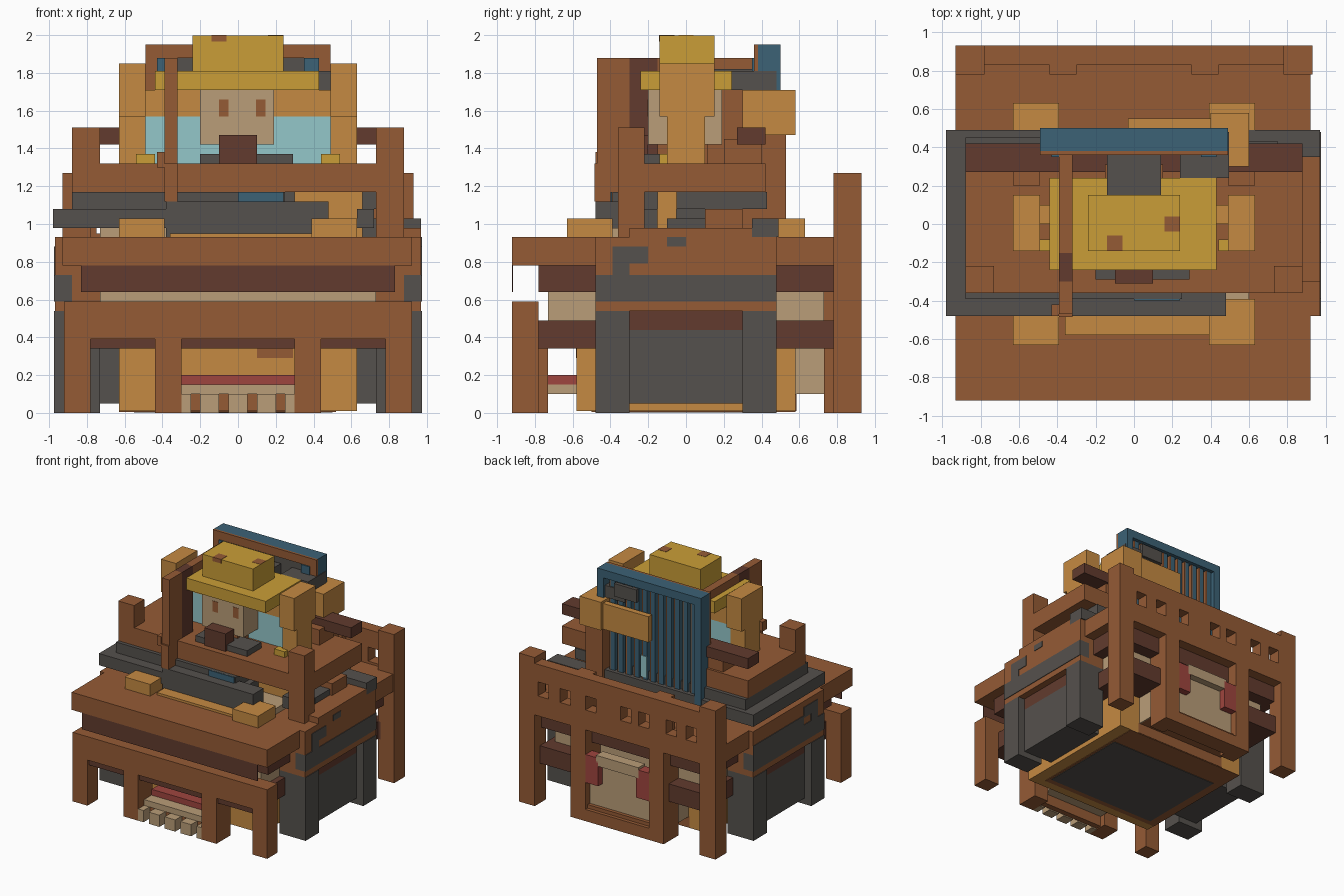
import bpy

cube = bpy.data.objects.get("Cube")
if cube:
    bpy.data.objects.remove(cube)


def material(name, red, green, blue):
    """Flat material from display values, stored as linear values."""
    linear = [((c / 255 + 0.055) / 1.055) ** 2.4 for c in (red, green, blue)]
    mat = bpy.data.materials.new(name)
    mat.use_nodes = True
    mat.diffuse_color = (*linear, 1)
    shader = next(n for n in mat.node_tree.nodes if n.type == "BSDF_PRINCIPLED")
    shader.inputs["Base Color"].default_value = (*linear, 1)
    shader.inputs["Roughness"].default_value = 1
    return mat


brown = material("brown_wood", 149, 91, 53)
dark = material("dark_wood", 98, 59, 46)
grey = material("grey_stone", 85, 81, 77)
orange = material("orange_wood", 197, 138, 66)
yellow = material("yellow_straw", 202, 158, 55)
tan = material("tan_cloth", 186, 157, 120)
cyan = material("cyan_glass", 148, 199, 202)
red = material("red_cloth", 159, 69, 62)
blue = material("blue_paint", 60, 98, 118)


def box(name, mat, x, y, z):
    """Box between the given limits on each axis."""
    verts = [(a, b, c) for a in x for b in y for c in z]
    faces = [(0, 1, 3, 2), (4, 6, 7, 5), (0, 4, 5, 1),
             (2, 3, 7, 6), (0, 2, 6, 4), (1, 5, 7, 3)]
    mesh = bpy.data.meshes.new(name)
    mesh.from_pydata(verts, [], faces)
    mesh.materials.append(mat)
    obj = bpy.data.objects.new(name, mesh)
    bpy.context.collection.objects.link(obj)


def flip(span):
    return (-span[1], -span[0])


def pair(name, mat, x, y, z):
    """The same box on the left and, mirrored, on the right."""
    box(name + "_left", mat, x, y, z)
    box(name + "_right", mat, flip(x), y, z)


def corners(name, mat, x, y, z):
    """The same box at all four corners."""
    pair(name + "_back", mat, x, y, z)
    pair(name + "_front", mat, x, flip(y), z)


# Lower storey: core, wall bands and the table slab
box("inner_core", orange, x=(-.63, .63), y=(-.58, .58), z=(.01, .36))
box("underside_board", brown, x=(-.63, .52), y=(-.5, .58), z=(.006, .01))
box("underside_plate", grey, x=(-.55, .5), y=(-.45, .35), z=(.002, .006))
box("lower_beam_band", dark, x=(-.78, .78), y=(-.78, .78), z=(.34, .49))
box("cloth_wall", tan, x=(-.73, .73), y=(-.73, .73), z=(.49, .64))
box("upper_beam_band", dark, x=(-.83, .83), y=(-.78, .78), z=(.64, .78))
box("front_beam_plate", dark, x=(-.83, .83), y=(-.92, -.915), z=(.64, .78))
box("table_slab", brown, x=(-.93, .92), y=(-.92, .93), z=(.78, .93))

# Front arcade
front = (-.92, -.78)
pair("front_outer_leg", brown, x=(.78, .92), y=front, z=(0, .39))
pair("front_inner_leg", brown, x=(.3, .44), y=(-.92, -.73), z=(0, .39))
box("front_apron", brown, x=(-.92, .92), y=front, z=(.39, .59))
pair("bay_lintel", dark, x=(.44, .78), y=(-.9, -.78), z=(.34, .39))
box("door_lintel", dark, x=(-.3, .3), y=(-.9, -.78), z=(.34, .39))
box("core_patch", brown, x=(.1, .29), y=(-.583, -.58), z=(.29, .34))

# Stall counter with a toothed step
box("counter_cloth", red, x=(-.3, .3), y=(-.74, -.58), z=(.15, .2))
box("counter_step", tan, x=(-.3, .3), y=(-.84, -.58), z=(.1, .15))
box("counter_base", brown, x=(-.3, .3), y=(-.83, -.78), z=(.01, .1))
for i in range(5):
    middle = (i - 2) * .15
    box("step_tooth", tan, x=(max(middle - .05, -.3), min(middle + .05, .3)),
        y=(-.92, -.83), z=(0, .1))

# Back legs, beams and booth
back = (.78, .93)
pair("back_post", brown, x=(.78, .93), y=back, z=(0, 1.27))
pair("booth_post", brown, x=(.3, .44), y=(.73, .93), z=(0, .78))
pair("fence_post", brown, x=(.3, .44), y=back, z=(.93, 1.22))
box("booth_sill", brown, x=(-.3, .3), y=back, z=(0, .1))
box("booth_floor", brown, x=(-.42, .42), y=(.58, .9), z=(.1, .13))
box("booth_riser", brown, x=(-.44, .44), y=(.58, .584), z=(.01, .1))
box("booth_body", tan, x=(-.43, .43), y=(.58, .73), z=(.1, .34))
box("booth_sheet", tan, x=(-.3, .3), y=(.78, .87), z=(.1, .52))
box("cloth_roll", tan, x=(-.2, .2), y=(.84, .93), z=(.5, .59))
pair("roll_tie", red, x=(.18, .3), y=(.84, .93), z=(.33, .57))
pair("back_bay_beam", dark, x=(.44, .8), y=(.78, .86), z=(.34, .49))
box("back_upper_beam", dark, x=(-.8, .8), y=(.78, .84), z=(.64, .78))

# Back fence with a row of open holes
fence = (.83, .93)
box("fence_rail", brown, x=(-.78, .78), y=fence, z=(1.07, 1.22))
box("fence_sill", brown, x=(-.78, .78), y=fence, z=(.93, .95))
start = -.78
for centre in (-.7, -.51, -.25, -.08, .25, .49, .7, .83):
    box("fence_bar", brown, x=(start, centre - .05), y=fence, z=(.95, 1.07))
    start = centre + .05

# Side towers
corners("tower_leg", grey, x=(.73, .975), y=(.3, .48), z=(0, .54))
side = (-.48, .48)
pair("tower_panel", grey, x=(.6, .91), y=(-.3, .3), z=(.05, .44))
pair("tower_lintel", dark, x=(.6, .91), y=(-.3, .3), z=(.44, .54))
pair("tower_ledge", brown, x=(.6, .97), y=side, z=(.54, .59))
pair("tower_core", brown, x=(.6, .88), y=side, z=(.59, .73))
pair("tower_band", grey, x=(.88, .975), y=side, z=(.59, .73))
pair("tower_cap", brown, x=(.6, .97), y=side, z=(.73, .93))
box("left_cap_rim", brown, x=(.8, .97), y=(-.3, .35), z=(.93, .98))
pair("cap_stain", grey, x=(.97, .975), y=(-.39, -.2), z=(.79, .88))
pair("cap_stain_drip", grey, x=(.97, .975), y=(-.39, -.3), z=(.73, .79))
box("rim_stain", grey, x=(.97, .975), y=(-.1, 0), z=(.88, .93))
box("right_cap_stain", grey, x=(-.975, -.97), y=(-.2, .48), z=(.73, .81))

# Stone steps above the slab, broken away on the left side
box("step_bed", tan, x=(-.73, .6), y=(-.4, .4), z=(.93, .98))
box("stone_step", grey, x=(-.98, .3), y=(-.48, .49), z=(.98, 1.08))
box("stone_step_back", grey, x=(.3, .97), y=(.35, .49), z=(.93, 1.03))
box("stone_step_upper", grey, x=(-.88, .25), y=(-.39, .45), z=(1.08, 1.17))
box("stone_front", grey, x=(-.38, .48), y=(-.48, -.34), z=(.93, 1.12))
box("broken_stone", grey, x=(.3, .75), y=(-.05, .43), z=(1.08, 1.17))
box("loose_stone", grey, x=(.63, .8), y=(-.1, .15), z=(.93, 1.03))
box("stone_rubble", grey, x=(.63, .72), y=(-.3, -.15), z=(.98, 1.08))
box("broken_wood", brown, x=(.5, .82), y=(.1, .3), z=(.93, 1.08))
box("inner_wood", orange, x=(.3, .66), y=(-.15, -.05), z=(.93, 1.17))
box("blue_scrap", blue, x=(0, .24), y=(-.4, -.392), z=(1.12, 1.17))
corners("corner_block", orange, x=(.39, .63), y=(.39, .63), z=(.93, 1.03))
box("front_plank", orange, x=(-.36, .39), y=(-.58, -.48), z=(.93, .95))

# Balcony deck with front posts and the dark cross beam
box("deck", brown, x=(-.88, .88), y=(-.36, .42), z=(1.17, 1.32))
box("left_deck_post", brown, x=(.73, .88), y=(-.36, -.22), z=(.93, 1.51))
box("right_deck_post", brown, x=(-.88, -.73), y=(-.36, -.22), z=(1.17, 1.51))
box("cross_beam", dark, x=(-.88, .88), y=(.27, .42), z=(1.42, 1.51))
pair("beam_post", brown, x=(.49, .63), y=(.2, .4), z=(1.32, 1.45))
box("deck_mat", grey, x=(-.2, .29), y=(-.29, -.1), z=(1.32, 1.37))
pair("deck_block", yellow, x=(.44, .54), y=(-.14, -.08), z=(1.32, 1.37))

# Side pillars, window glass and wooden backing
pair("pillar", orange, x=(.49, .63), y=(-.1, .1), z=(1.32, 1.57))
pair("pillar_head", orange, x=(.49, .63), y=(-.14, .15), z=(1.57, 1.85))
box("window_glass", cyan, x=(-.49, .49), y=(0, .1), z=(1.32, 1.57))
box("window_header", orange, x=(-.49, .49), y=(0, .1), z=(1.57, 1.71))

# Head with hat
box("head", tan, x=(-.2, .19), y=(-.2, .19), z=(1.42, 1.71))
box("neck", brown, x=(-.1, .1), y=(-.15, .15), z=(1.32, 1.42))
box("back_support", brown, x=(-.15, .15), y=(.11, .31), z=(1.32, 1.71))
box("snout", dark, x=(-.1, .1), y=(-.31, -.2), z=(1.32, 1.47))
for middle in (-.075, .12):
    box("eye", brown, x=(middle - .026, middle + .026),
        y=(-.203, -.2), z=(1.57, 1.66))
box("hat_brim", yellow, x=(-.44, .43), y=(-.24, .24), z=(1.71, 1.81))
box("hat_crown", yellow, x=(-.24, .24), y=(-.14, .15), z=(1.81, 1.998))
for x, y in (((-.14, -.06), (-.14, -.06)), ((.16, .24), (-.04, .04))):
    box("hat_stain", brown, x=x, y=y, z=(1.998, 2))
box("hat_stain_front", brown, x=(-.14, -.06), y=(-.142, -.14), z=(1.965, 2))
box("hat_bracket", grey, x=(-.14, .14), y=(.15, .38), z=(1.71, 1.82))
box("hat_bracket_side", grey, x=(.24, .495), y=(.24, .48), z=(1.71, 1.81))

# Tall pole with its rail
pole = (-.39, -.32)
box("pole", brown, x=pole, y=(-.47, -.3), z=(1.32, 1.88))
box("pole_foot", brown, x=pole, y=(-.485, -.36), z=(1.12, 1.32))
box("pole_inner", dark, x=pole, y=(-.3, -.15), z=(1.32, 1.88))
box("pole_rail", brown, x=pole, y=(-.16, .36), z=(1.81, 1.88))
box("pole_knob", brown, x=(-.43, -.39), y=(-.48, -.42), z=(1.3, 1.38))

# Slatted blue panel at the back
panel = (.38, .5)
pair("panel_side", blue, x=(.43, .49), y=panel, z=(1.03, 1.95))
box("panel_top", blue, x=(-.43, .43), y=panel, z=(1.88, 1.95))
box("panel_sill", grey, x=(-.43, .43), y=panel, z=(1.03, 1.1))
box("panel_backing", grey, x=(-.43, .43), y=(.39, .42), z=(1.1, 1.88))
box("panel_trim", brown, x=(-.49, .49), y=(.36, .38), z=(1.88, 1.95))
pair("panel_trim_side", brown, x=(.43, .49), y=(.36, .38), z=(1.51, 1.88))
pair("panel_corner", blue, x=(.35, .43), y=(.35, .38), z=(1.81, 1.88))
slats = 11
for i in range(slats):
    left = -.42 + i * .84 / slats
    box("slat", blue, x=(left, left + .04), y=(.42, .47), z=(1.1, 1.88))
    box("slat_edge", brown, x=(left + .04, left + .05),
        y=(.42, .47), z=(1.1, 1.88))
box("glass_strip", cyan, x=(.04, .1), y=(.42, .475), z=(1.12, 1.3))

# Blocks fixed behind the panel
box("panel_plate", grey, x=(.12, .33), y=(.47, .5), z=(1.75, 1.86))
box("panel_crate", orange, x=(-.03, .4), y=(.5, .55), z=(1.47, 1.69))
box("back_block", orange, x=(.4, .6), y=(.3, .58), z=(1.47, 1.71))
box("back_block_post", brown, x=(.42, .58), y=(.28, .53), z=(.93, 1.47))
